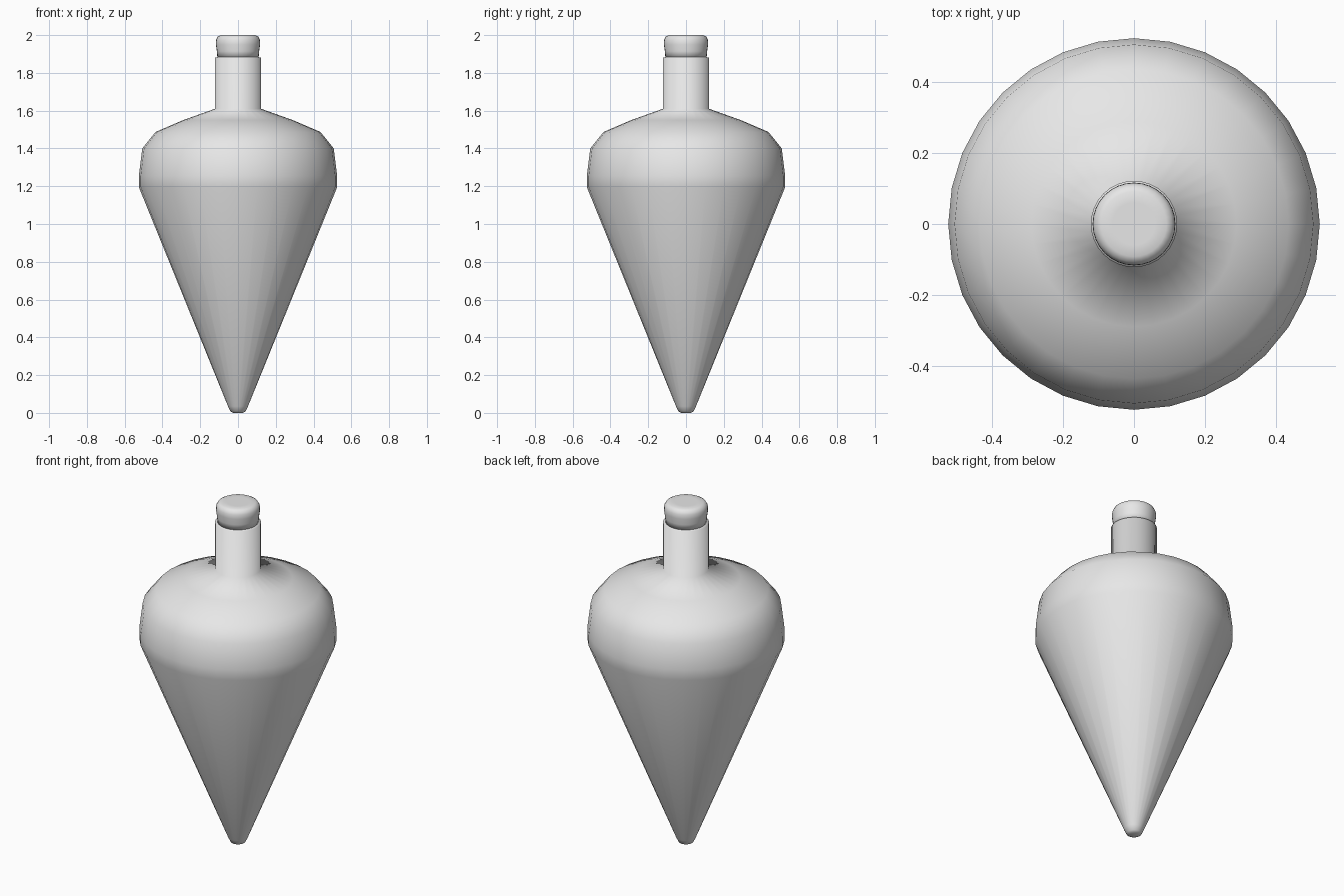
import bpy, bmesh, math

if "Cube" in bpy.data.objects:
    bpy.data.objects.remove(bpy.data.objects["Cube"])

SEGMENTS = 32

grey = bpy.data.materials.new("light_grey")
grey.diffuse_color = (0.8, 0.8, 0.8, 1)
grey.use_nodes = True
grey.node_tree.nodes["Principled BSDF"].inputs["Base Color"].default_value = grey.diffuse_color


def lathe(name, profile):
    """Revolve (radius, height) points around z, smooth shaded, ends capped."""
    bm = bmesh.new()
    rings = []
    for r, z in profile:
        rings.append([bm.verts.new((r * math.cos(a), r * math.sin(a), z))
                      for a in (2 * math.pi * i / SEGMENTS for i in range(SEGMENTS))])
    for low, high in zip(rings, rings[1:]):
        for i in range(SEGMENTS):
            j = (i + 1) % SEGMENTS
            bm.faces.new((low[i], low[j], high[j], high[i]))
    bm.faces.new(rings[0][::-1])
    bm.faces.new(rings[-1])
    for f in bm.faces:
        f.smooth = True
    mesh = bpy.data.meshes.new(name)
    bm.to_mesh(mesh)
    bm.free()
    mesh.materials.append(grey)
    obj = bpy.data.objects.new(name, mesh)
    bpy.context.collection.objects.link(obj)
    return obj


# Pointed bob with rounded shoulder and straight neck
lathe("body_and_neck", [
    (0.025, 0.0), (0.04, 0.008), (0.053, 0.035),
    (0.525, 1.195), (0.525, 1.255), (0.507, 1.40), (0.437, 1.487),
    (0.29, 1.55), (0.122, 1.61), (0.122, 1.88), (0.105, 1.885)])

# Stopper with flared side and rounded rim
lathe("stopper", [
    (0.109, 1.88), (0.112, 1.915), (0.117, 1.95), (0.116, 1.975),
    (0.107, 1.992), (0.092, 2.0), (0.06, 2.0)])
